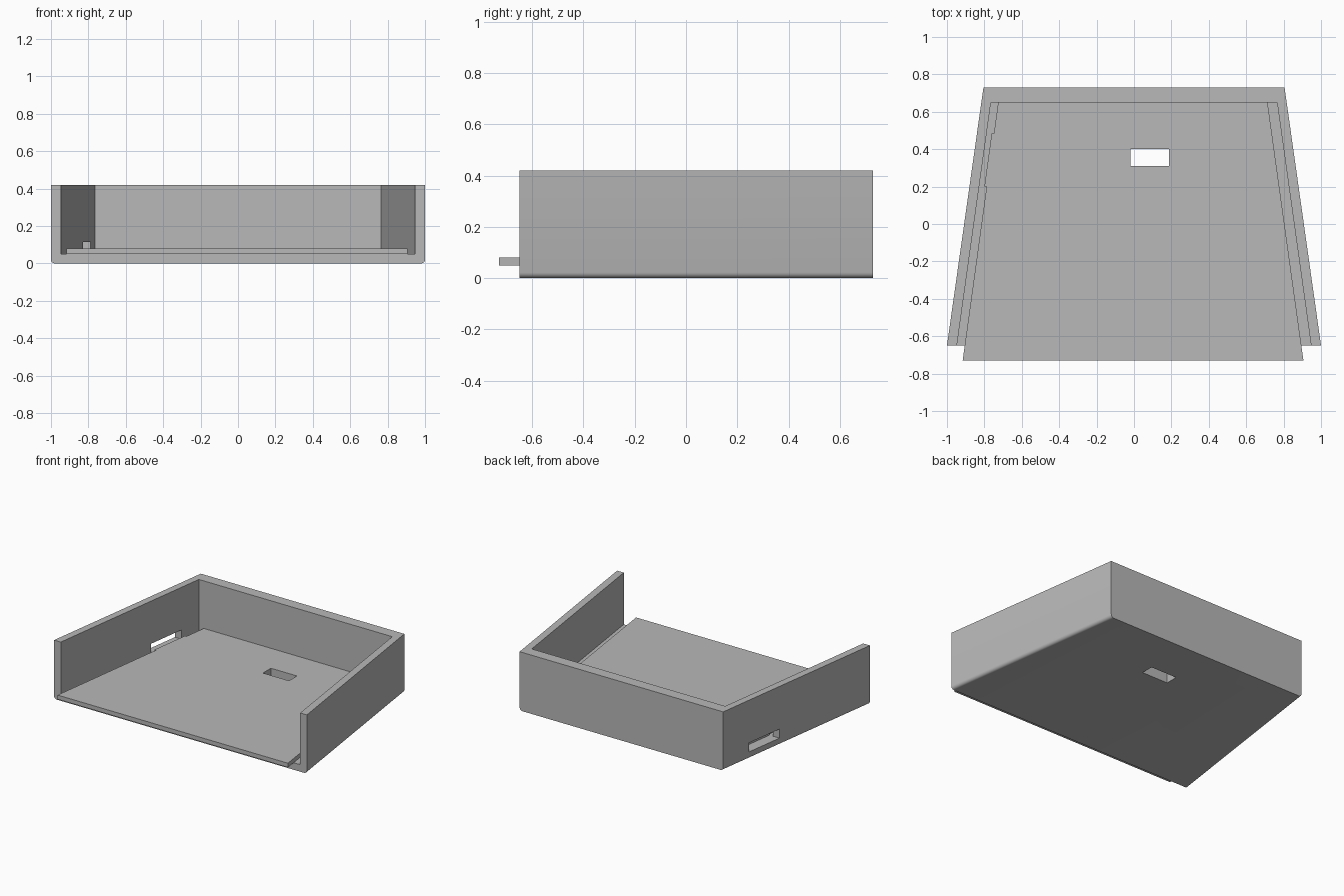
import bpy
import bmesh

cube = bpy.data.objects.get("Cube")
if cube:
    bpy.data.objects.remove(cube, do_unlink=True)

grey = bpy.data.materials.new("plain grey")
grey.use_nodes = True
colour = (0.48, 0.48, 0.48, 1)
grey.diffuse_color = colour
grey.node_tree.nodes["Principled BSDF"].inputs["Base Color"].default_value = colour


def prism(name, outline, z0, z1, round_sides=0):
    """Extrude a plan outline; optionally round the lower edges of the sides."""
    bm = bmesh.new()
    base = bm.faces.new([bm.verts.new((x, y, z0)) for x, y in outline])
    top = bmesh.ops.extrude_face_region(bm, geom=[base])["geom"]
    for v in top:
        if isinstance(v, bmesh.types.BMVert):
            v.co.z = z1
    bmesh.ops.recalc_face_normals(bm, faces=bm.faces)
    if round_sides:
        edges = [e for e in bm.edges
                 if all(v.co.z == z0 for v in e.verts)
                 and abs(e.verts[0].co.y - e.verts[1].co.y) > 0.1]
        bmesh.ops.bevel(bm, geom=edges, offset=round_sides, segments=5,
                        profile=0.5, affect='EDGES')
    mesh = bpy.data.meshes.new(name)
    bm.to_mesh(mesh)
    bm.free()
    mesh.materials.append(grey)
    obj = bpy.data.objects.new(name, mesh)
    bpy.context.collection.objects.link(obj)
    return obj


def box(name, x0, x1, y0, y1, z0, z1):
    return prism(name, [(x0, y0), (x1, y0), (x1, y1), (x0, y1)], z0, z1)


def taper(front_half, front_y, back_half, back_y):
    return [(-front_half, front_y), (front_half, front_y),
            (back_half, back_y), (-back_half, back_y)]


def cut(target, cutter):
    cutter.hide_render = True
    mod = target.modifiers.new("cut", 'BOOLEAN')
    mod.operation = 'DIFFERENCE'
    mod.solver = 'EXACT'
    mod.object = cutter
    bpy.context.view_layer.objects.active = target
    bpy.ops.object.modifier_apply(modifier=mod.name)
    bpy.data.objects.remove(cutter, do_unlink=True)


def floor_hole():
    return box("hole_cutter", -0.02, 0.187, 0.31, 0.40, -0.1, 0.2)


# Tapered tray, open at the front and top
tray = prism("tray", taper(1.0, -0.65, 0.805, 0.73), 0, 0.42, 0.022)
cut(tray, prism("interior_cutter", taper(0.968, -0.80, 0.765, 0.65), 0.05, 0.6))
cut(tray, floor_hole())

# Slot through the right wall
cut(tray, box("slot_cutter", -1.1, -0.7, 0.20, 0.485, 0.05, 0.115))

# Sliding floor plate, projecting at the front, with a shallow tab at the slot
plate = prism("floor_plate", [
    (-0.916, -0.73), (0.906, -0.73), (0.714, 0.65), (-0.726, 0.65),
    (-0.749, 0.485), (-0.761, 0.485), (-0.80, 0.20), (-0.788, 0.20)], 0.05, 0.08)
cut(plate, floor_hole())

# Smooth the rounded edges only
bpy.ops.object.select_all(action='DESELECT')
tray.select_set(True)
bpy.context.view_layer.objects.active = tray
bpy.ops.object.shade_smooth_by_angle(angle=0.6)
